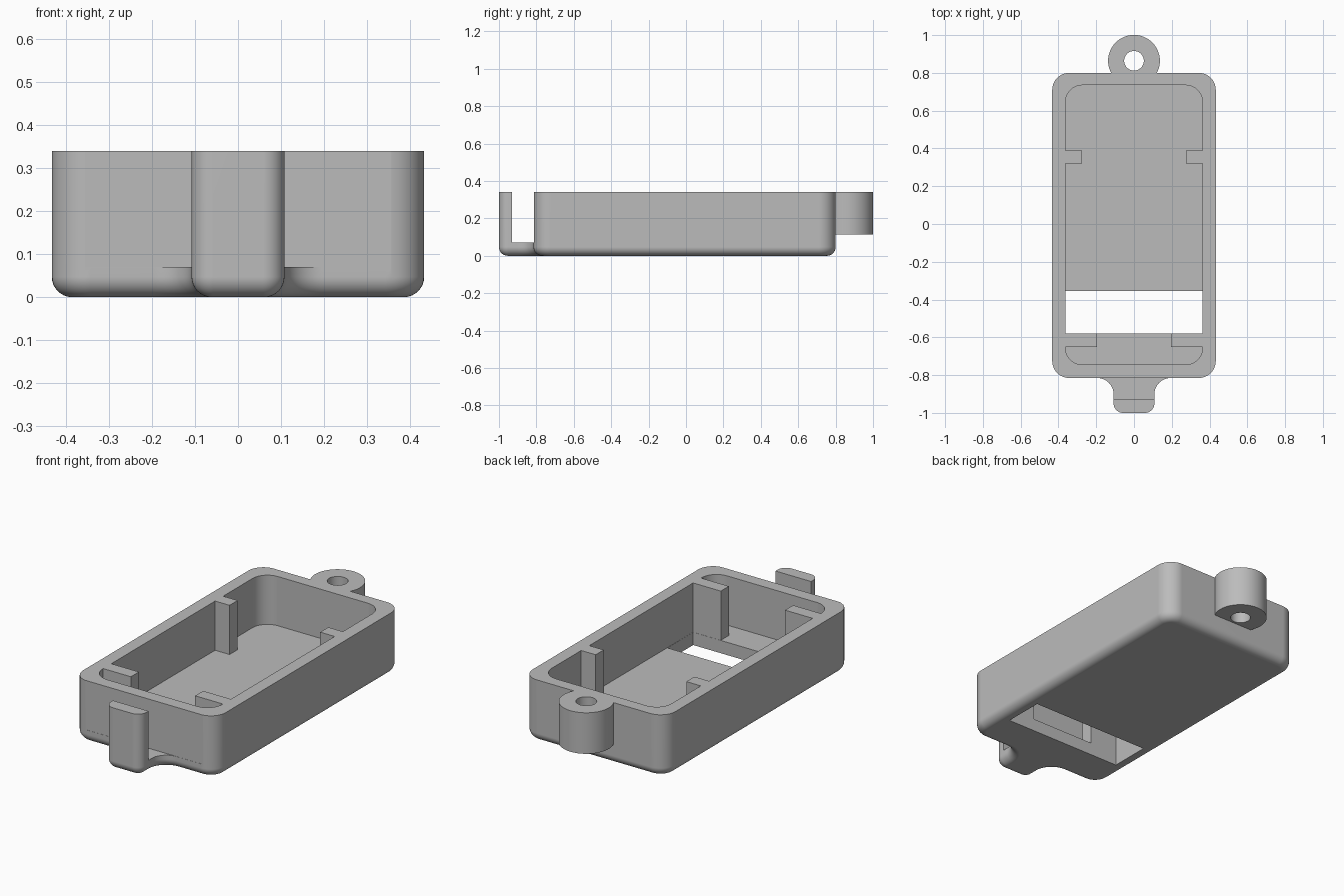
import bpy
import bmesh
from math import sin, cos, pi
from mathutils import Vector

cube = bpy.data.objects.get("Cube")
if cube:
    bpy.data.objects.remove(cube, do_unlink=True)

TOP = 0.34        # rim height
FLOOR = 0.07      # floor and tongue thickness
EDGE = 0.047      # rounding of the bottom edge

grey = bpy.data.materials.new("plastic_grey")
grey.use_nodes = True
grey.diffuse_color = (0.5, 0.5, 0.5, 1)
grey.node_tree.nodes["Principled BSDF"].inputs["Base Color"].default_value = grey.diffuse_color


def mirrored(half):
    """Close a right-hand half profile of (x, y, radius) across x = 0."""
    return half + [(-x, y, r) for x, y, r in reversed(half)]


def outline(corners, inset=0.0, steps=10):
    """Right-angled counter-clockwise profile with rounded corners, moved inwards by inset."""
    pts = []
    n = len(corners)
    for i, (x, y, r) in enumerate(corners):
        p = Vector((x, y))
        a = (p - Vector(corners[i - 1][:2])).normalized()
        b = (Vector(corners[(i + 1) % n][:2]) - p).normalized()
        p += inset * (Vector((-a.y, a.x)) + Vector((-b.y, b.x)))
        if r == 0:
            pts.append(p)
            continue
        r += -inset if a.cross(b) > 0 else inset
        centre = p - a * r + b * r
        for k in range(steps + 1):
            t = pi / 2 * k / steps
            pts.append(centre + a * r * sin(t) - b * r * cos(t))
    return pts


def loft(name, layers):
    """Solid from a stack of (profile points, height) layers."""
    bm = bmesh.new()
    rings = [[bm.verts.new((p.x, p.y, z)) for p in pts] for pts, z in layers]
    n = len(rings[0])
    for low, high in zip(rings, rings[1:]):
        for i in range(n):
            j = (i + 1) % n
            bm.faces.new((low[i], low[j], high[j], high[i]))
    bm.faces.new(reversed(rings[0]))
    bm.faces.new(rings[-1])
    mesh = bpy.data.meshes.new(name)
    bm.to_mesh(mesh)
    bm.free()
    mesh.materials.append(grey)
    obj = bpy.data.objects.new(name, mesh)
    bpy.context.collection.objects.link(obj)
    return obj


def prism(name, pts, z0, z1):
    return loft(name, [(pts, z0), (pts, z1)])


def block(name, x, y0, y1, z0, z1):
    corners = [(x, y0), (x, y1), (-x, y1), (-x, y0)]
    return prism(name, [Vector(c) for c in corners], z0, z1)


def disc(radius, y, sides=64):
    return [Vector((radius * cos(2 * pi * k / sides), y + radius * sin(2 * pi * k / sides)))
            for k in range(sides)]


def combine(target, tool, operation):
    """Apply a boolean and discard the tool."""
    tool.hide_render = True
    mod = target.modifiers.new("boolean", 'BOOLEAN')
    mod.operation = operation
    mod.solver = 'EXACT'
    mod.object = tool
    bpy.context.view_layer.objects.active = target
    bpy.ops.object.modifier_apply(modifier=mod.name)
    bpy.data.objects.remove(tool, do_unlink=True)


# Outer shell with front tab, bottom edge rounded
shell = mirrored([(0.108, -1.0, 0.05), (0.108, -0.815, 0.087),
                  (0.433, -0.815, 0.09), (0.433, 0.80, 0.09)])
layers = []
for k in range(9):
    t = pi / 2 * k / 8
    layers.append((outline(shell, EDGE * (1 - sin(t))), EDGE * (1 - cos(t))))
layers.append((outline(shell), TOP))
case = loft("open_case", layers)

# Gap between the upright clip and the front wall
combine(case, block("clip_gap", 0.5, -0.93, -0.814, FLOOR, 0.5), 'DIFFERENCE')

# Rear screw boss
combine(case, prism("screw_boss", disc(0.137, 0.864), 0.115, TOP), 'UNION')
combine(case, prism("screw_hole", disc(0.052, 0.864), 0.0, 0.5), 'DIFFERENCE')

# Cavity, leaving the side ribs and front stops standing
cavity = mirrored([(0.363, -0.745, 0.09), (0.363, -0.65, 0), (0.195, -0.65, 0),
                   (0.195, -0.58, 0), (0.363, -0.58, 0), (0.363, 0.32, 0),
                   (0.275, 0.32, 0), (0.275, 0.39, 0), (0.363, 0.39, 0),
                   (0.363, 0.735, 0.09)])
combine(case, prism("cavity", outline(cavity), FLOOR, 0.5), 'DIFFERENCE')

# Opening through the floor
combine(case, block("floor_opening", 0.362, -0.579, -0.355, -0.1, 0.2), 'DIFFERENCE')

# Smooth rounded surfaces, crisp edges
bpy.ops.object.select_all(action='DESELECT')
case.select_set(True)
bpy.context.view_layer.objects.active = case
bpy.ops.object.shade_smooth_by_angle(angle=pi / 6)
weighted = case.modifiers.new("flat_face_normals", 'WEIGHTED_NORMAL')
weighted.keep_sharp = True
